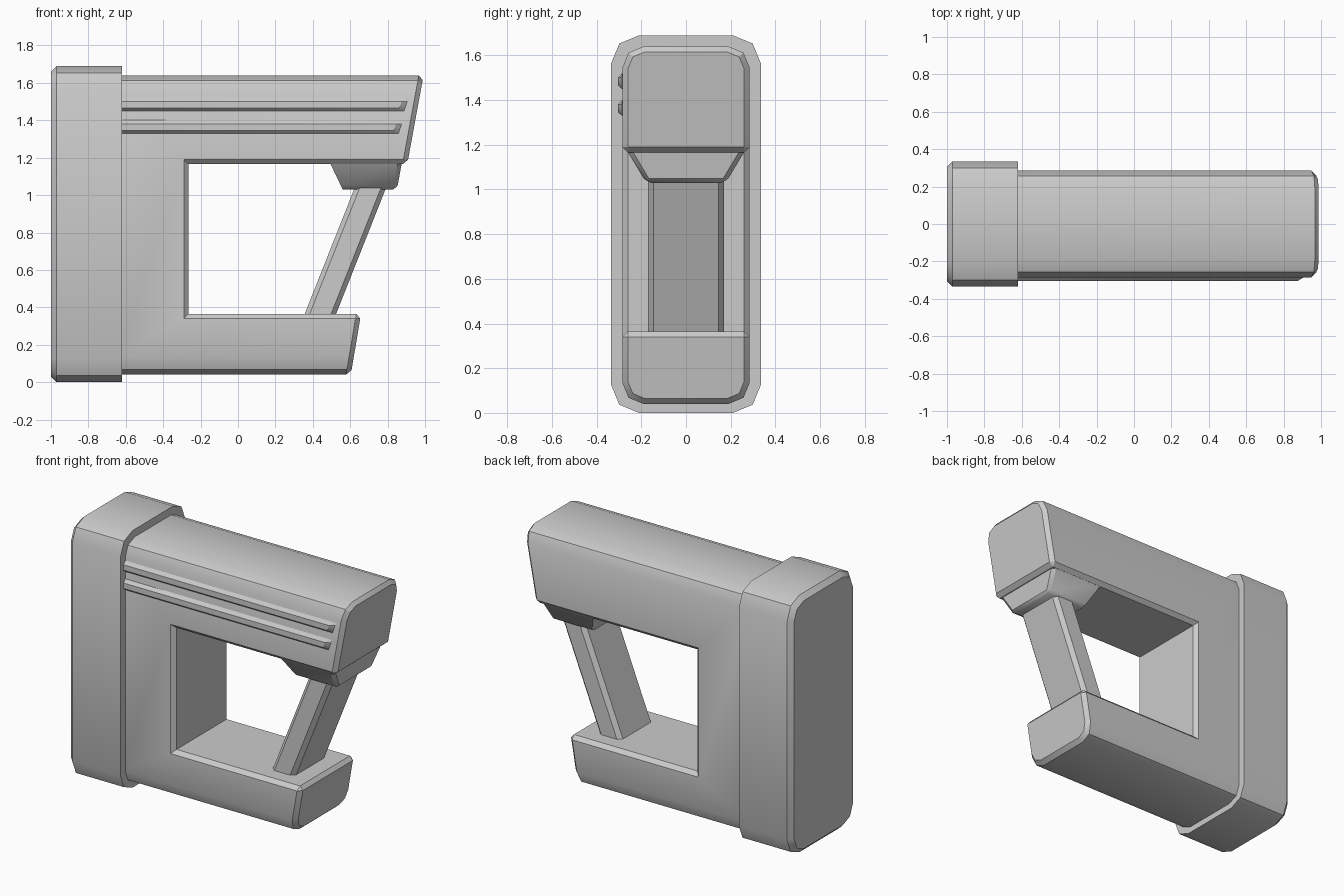
import bpy, bmesh, math

if "Cube" in bpy.data.objects:
    bpy.data.objects.remove(bpy.data.objects["Cube"])

SHARP = math.radians(32)


def finish(name, bm):
    bmesh.ops.recalc_face_normals(bm, faces=bm.faces)
    mesh = bpy.data.meshes.new(name)
    bm.to_mesh(mesh)
    bm.free()
    for p in mesh.polygons:
        p.use_smooth = True
    mesh.set_sharp_from_angle(angle=SHARP)
    obj = bpy.data.objects.new(name, mesh)
    bpy.context.collection.objects.link(obj)
    return obj


def loft(*rings):
    """Closed solid through matching rings of points."""
    bm = bmesh.new()
    rs = [[bm.verts.new(p) for p in r] for r in rings]
    n = len(rs[0])
    for a, b in zip(rs, rs[1:]):
        for i in range(n):
            j = (i + 1) % n
            bm.faces.new((a[i], a[j], b[j], b[i]))
    bm.faces.new(rs[0][::-1])
    bm.faces.new(rs[-1])
    bmesh.ops.recalc_face_normals(bm, faces=bm.faces)
    return bm


def bevel(bm, test, offset, segments=1):
    edges = [e for e in bm.edges if test(e)]
    bmesh.ops.bevel(bm, geom=edges, offset=offset, offset_type='OFFSET',
                    segments=segments, profile=0.5, affect='EDGES')
    bmesh.ops.recalc_face_normals(bm, faces=bm.faces)


def along_x(e):
    d = e.verts[1].co - e.verts[0].co
    return abs(d.x) > 0.99 * d.length


def at_x(e, x):
    return all(abs(v.co.x - x) < 1e-4 for v in e.verts)


def rect_yz(x, y, z0, z1):
    return [(x, -y, z0), (x, y, z0), (x, y, z1), (x, -y, z1)]


def rect_xy(x0, x1, y, z):
    return [(x0, -y, z), (x1, -y, z), (x1, y, z), (x0, y, z)]


# Rear block: rounded long corners, chamfered rear rim
bm = loft(rect_yz(-1.0, 0.335, 0.005, 1.69), rect_yz(-0.62, 0.335, 0.005, 1.69))
for v in bm.verts:
    v.co.z = max(0, v.co.z) if v.co.z > 1 else 0
bevel(bm, along_x, 0.125, 2)
bevel(bm, lambda e: at_x(e, -1.0), 0.03)
finish("rear_block", bm)

# C-shaped body: large rounding on outer edges, small chamfers elsewhere
profile = [(-0.65, 0.04), (0.603, 0.04), (0.658, 0.365), (-0.265, 0.365),
           (-0.265, 1.165), (0.905, 1.165), (0.992, 1.64), (-0.65, 1.64)]
bm = loft(*[[(x, y, z) for x, z in profile] for y in (-0.285, 0.285)])
bevel(bm, lambda e: along_x(e) and
      (e.verts[0].co.z < 0.1 or e.verts[0].co.z > 1.6), 0.095, 2)
bevel(bm, lambda e: e.is_convex and e.calc_face_angle() > math.radians(50)
      and not at_x(e, -0.65), 0.025)
finish("c_body", bm)

# Tapered collar under the upper arm
bm = loft(rect_xy(0.56, 0.85, 0.178, 1.03), rect_xy(0.488, 0.877, 0.268, 1.18))
bevel(bm, lambda e: min(v.co.z for v in e.verts) < 1.1
      and max(v.co.x for v in e.verts) > 0.8, 0.02)
finish("strut_collar", bm)

# Slanted strut joining the two arms
bm = loft(rect_xy(0.335, 0.503, 0.17, 0.31), rect_xy(0.636, 0.804, 0.17, 1.07))
bevel(bm, lambda e: abs(e.verts[0].co.z - e.verts[1].co.z) > 0.3, 0.025)
finish("strut", bm)

# Two raised ribs on the front side only, with tapered tips
for i, (z, end) in enumerate([(1.485, 0.90), (1.365, 0.87)]):
    def ring(x, lean, out):
        pts = [(-0.27, 0.036), (-0.285, 0.036), (out, 0.016),
               (out, -0.02), (-0.285, -0.036), (-0.27, -0.036)]
        return [(x + lean * dz, y, z + dz) for y, dz in pts]
    finish(f"side_rib_{i + 1}", loft(ring(-0.64, 0, -0.304),
                                     ring(end - 0.03, 0.35, -0.304),
                                     ring(end, 0.35, -0.286)))
